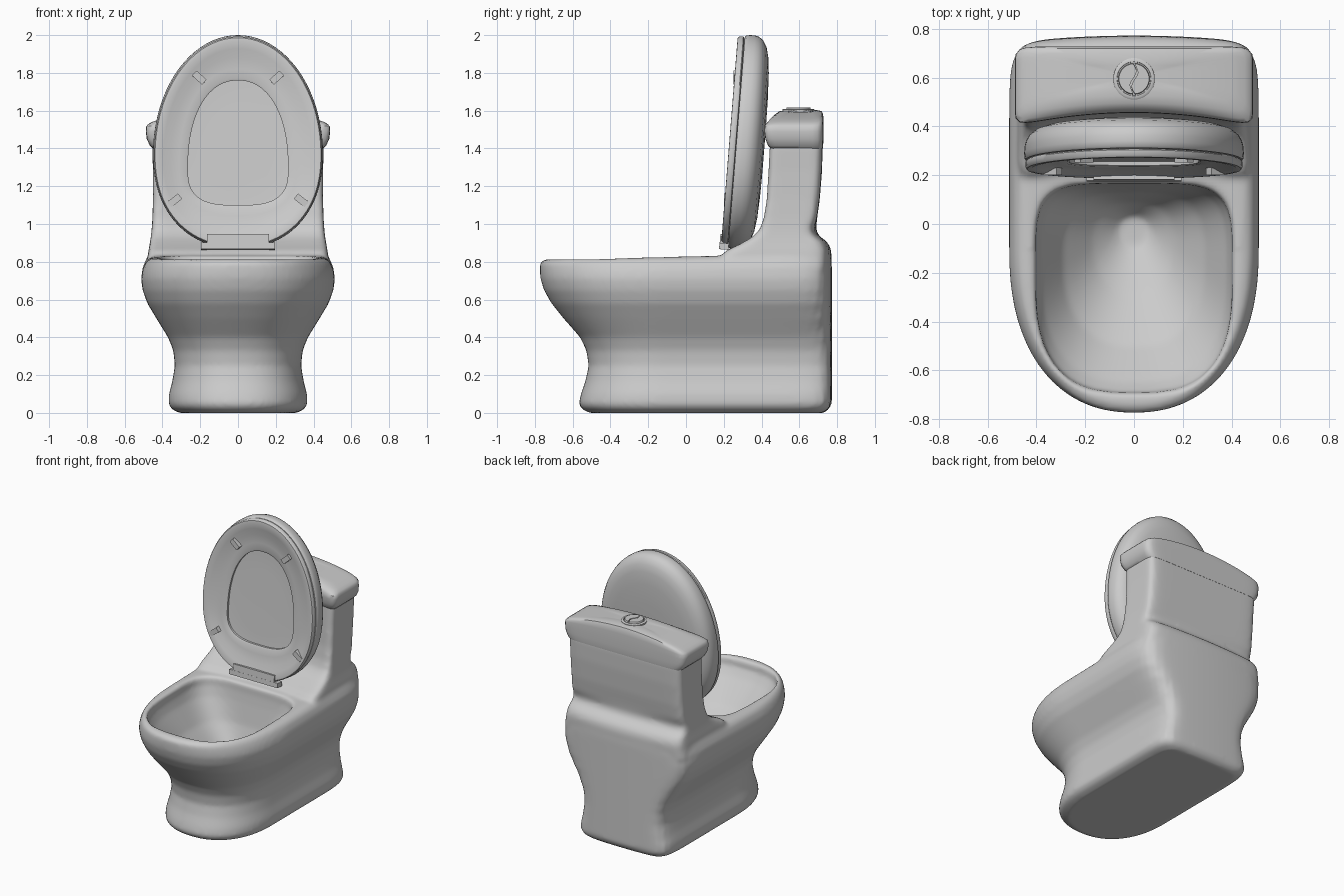
import bpy, bmesh
from math import sin, cos, pi, radians

if "Cube" in bpy.data.objects:
    bpy.data.objects.remove(bpy.data.objects["Cube"])

N = 96


def half(w, depth, n, count, sign):
    """Half a superellipse, resampled to even spacing."""
    dense = []
    for i in range(401):
        t = pi * i / 400
        c, s = cos(t), max(sin(t), 0)
        x = w * (1 if c > 0 else -1) * abs(c) ** (2 / n)
        dense.append((sign * x, sign * depth * s ** (2 / n)))
    lens = [0]
    for a, b in zip(dense, dense[1:]):
        lens.append(lens[-1] + ((a[0] - b[0]) ** 2 + (a[1] - b[1]) ** 2) ** 0.5)
    out, j = [], 0
    for k in range(count):
        d = lens[-1] * k / count
        while lens[j + 1] < d:
            j += 1
        f = (d - lens[j]) / max(lens[j + 1] - lens[j], 1e-9)
        out.append(tuple(dense[j][m] + f * (dense[j + 1][m] - dense[j][m]) for m in (0, 1)))
    return out


def outline(w, lo, hi, mid, n_lo, n_hi):
    pts = half(w, hi - mid, n_hi, N // 2, 1) + half(w, mid - lo, n_lo, N // 2, -1)
    return [(x, y + mid) for x, y in pts]


def finish(ob, angle=40):
    ob.data.shade_smooth()
    ob.data.set_sharp_from_angle(angle=radians(angle))
    return ob


def loft(name, rings, closed=False, angle=40):
    """Skin a stack of rings; ends are fanned, or joined when closed."""
    bm = bmesh.new()
    rows = [[bm.verts.new(p) for p in r] for r in rings]
    n = len(rows[0])
    pairs = list(zip(rows, rows[1:])) + ([(rows[-1], rows[0])] if closed else [])
    for a, b in pairs:
        for i in range(n):
            j = (i + 1) % n
            bm.faces.new((a[i], a[j], b[j], b[i]))
    if not closed:
        for r in (rows[0], rows[-1]):
            mid = r[0].co.copy() * 0
            for v in r:
                mid += v.co / n
            c = bm.verts.new(mid)
            for i in range(n):
                bm.faces.new((r[i], r[(i + 1) % n], c))
    bmesh.ops.recalc_face_normals(bm, faces=bm.faces)
    me = bpy.data.meshes.new(name)
    bm.to_mesh(me)
    bm.free()
    ob = bpy.data.objects.new(name, me)
    bpy.context.collection.objects.link(ob)
    return finish(ob, angle)


def box(name, loc, size, rot=(0, 0, 0)):
    bpy.ops.mesh.primitive_cube_add(size=1, location=loc, rotation=rot)
    ob = bpy.context.object
    ob.name = name
    ob.scale = size
    mod = ob.modifiers.new("Bevel", 'BEVEL')
    mod.width = 0.004
    mod.segments = 2
    return ob


def bow(x, y):
    """Slightly rounded rear panel."""
    return y - .028 * (x / .5) ** 2 * max(0, y / .77) ** 2


# Bowl and pedestal: outer skin (z, half width, front y, back y)
outer = [(0, .31, -.51, .73), (.02, .352, -.552, .757), (.05, .368, -.568, .772),
         (.1, .365, -.556, .772), (.17, .347, -.532, .772), (.25, .334, -.515, .772),
         (.33, .342, -.527, .772), (.4, .37, -.56, .772), (.5, .432, -.648, .772),
         (.58, .48, -.712, .772), (.65, .505, -.752, .772), (.71, .513, -.77, .772),
         (.76, .505, -.773, .772), (.8, .488, -.773, .77), (.82, .468, -.765, .762),
         (.828, .44, -.737, .74)]
# Inner basin (z, half width, front y, back y, middle y)
inner = [(.828, .415, -.705, .175, -.2), (.817, .401, -.69, .165, -.2),
         (.77, .403, -.69, .165, -.2), (.7, .38, -.65, .155, -.19),
         (.55, .29, -.5, .13, -.15), (.42, .17, -.29, .09, -.08),
         (.33, .06, -.09, .03, -.02)]
rings = []
for z, w, f, b in outer:
    rings.append([(x, bow(x, y), z + (.02 * y if z > .75 else 0))
                  for x, y in outline(w, f, b, -.1, 2.3, 12)])
for z, w, f, b, m in inner:
    k = (.85 - z) / .52
    rings.append([(x, y, z + (.02 * y if z > .75 else 0))
                  for x, y in outline(w, f, b, m, 3 - k, 5 - 3 * k)])
body = loft("bowl_and_cistern", rings, angle=50)


# Cistern sections have a hollowed front and an optional arched top
def tank_ring(z, w, f, b, hollow=.055, arch=0, n=12):
    m = (f + b) / 2
    out = []
    for x, y in outline(w, f, b, m, n, n):
        if y < m:
            y += hollow * (m - y) / (m - f) * (1 - (x / w) ** 2)
        elif z < 1:
            y = bow(x, y)
        out.append((x, y, z - arch * (x / .49) ** 2))
    return out


# Cistern body flaring into the deck and rear shoulder
cistern = loft("cistern", [tank_ring(*r) for r in [
    (.76, .492, .16, .766), (.825, .478, .16, .77), (.86, .474, .195, .769), (.89, .468, .26, .758),
    (.915, .464, .308, .737), (.935, .461, .34, .705), (.97, .457, .375, .688),
    (1.03, .453, .397, .694), (1.13, .45, .413, .708), (1.28, .45, .422, .72),
    (1.43, .455, .43, .724)]], angle=50)

# Merge bowl and cistern into one soft ceramic casting
for o in bpy.context.selected_objects:
    o.select_set(False)
cistern.select_set(True)
body.select_set(True)
bpy.context.view_layer.objects.active = body
bpy.ops.object.join()
mod = body.modifiers.new("Fuse", 'REMESH')
mod.mode = 'VOXEL'
mod.voxel_size = .014
mod.use_smooth_shade = True
mod = body.modifiers.new("Soften", 'SMOOTH')
mod.factor = .5
mod.iterations = 7

# Cistern lid
loft("cistern_lid", [tank_ring(*r) for r in [
    (1.40, .452, .435, .724), (1.415, .467, .42, .726), (1.45, .483, .406, .728),
    (1.5, .488, .4, .728, .055, .01), (1.55, .486, .402, .728, .055, .035),
    (1.58, .476, .42, .726, .05, .055), (1.597, .455, .455, .719, .04, .065),
    (1.602, .4, .5, .7, .025, .065), (1.604, .2, .56, .65, 0, .065)]], angle=45)

# Flush button: collar and two halves divided by a wavy gap
BY = .595
loft("button_collar", [[(r * cos(2 * pi * i / 48), BY + r * sin(2 * pi * i / 48), z) for i in range(48)]
                       for r, z in [(.085, 1.585), (.085, 1.606), (.08, 1.61), (.07, 1.61), (.069, 1.604)]])
shape = [(.064 * cos(a), .064 * sin(a)) for a in [radians(-86 + 172 * i / 20) for i in range(21)]]
shape += [(.004 + .014 * sin(2 * pi * i / 14), .064 - .128 * i / 14) for i in range(1, 14)]
for side, sg in (("right", 1), ("left", -1)):
    loft("flush_button_" + side, [[(sg * x * k, BY + sg * y * k, z) for x, y in shape]
                                  for k, z in [(1, 1.6), (1, 1.614), (.96, 1.618)]])


# Seat and cover stand upright, leaning slightly back
def lean(x, y, z):
    return (x, y + .08 * (z - .87), z)


CZ = 1.37
egg = outline(.45, .87, 2.0, CZ, 2.2, 2.0)
hole = outline(.265, 1.10, 1.76, 1.3, 3.0, 2.2)


def egg_ring(k, y):
    return [lean(x * k, y, CZ + (z - CZ) * k) for x, z in egg]


def seat_ring(t, y):
    """Blend from the outer egg (0) to the hole (1)."""
    return [lean(a[0] * (1 - t) + b[0] * t, y, a[1] * (1 - t) + b[1] * t) for a, b in zip(egg, hole)]


loft("seat_cover", [egg_ring(k, y) for k, y in [
    (.4, .238), (.7, .236), (.93, .222), (.985, .222), (.997, .23), (1, .25), (.997, .275), (.985, .298),
    (.955, .321), (.9, .341), (.82, .354), (.68, .364), (.45, .37), (.2, .372)]])
loft("seat", [seat_ring(t, y) for t, y in [
    (.05, .219), (.03, .214), (.03, .194), (.06, .185), (.14, .184), (.3, .192),
    (.5, .206), (.75, .214), (.95, .217), (1, .222), (1, .24)]], closed=True)

# Four seat bumpers, pointing outward from the middle
for name, x, z, a in (("upper", .205, 1.775, 42), ("lower", .335, 1.125, -38)):
    for side, sg in (("right", 1), ("left", -1)):
        loc = lean(sg * x, .197, z)
        box("bumper_%s_%s" % (name, side), loc, (.072, .034, .036), (0, -sg * radians(a), 0))

# Hinge block at the foot of the seat
box("hinge_base", lean(0, .2, .882), (.39, .05, .034), (-.08, 0, 0))
box("hinge_plate", lean(0, .194, .915), (.33, .036, .06), (-.08, 0, 0))
